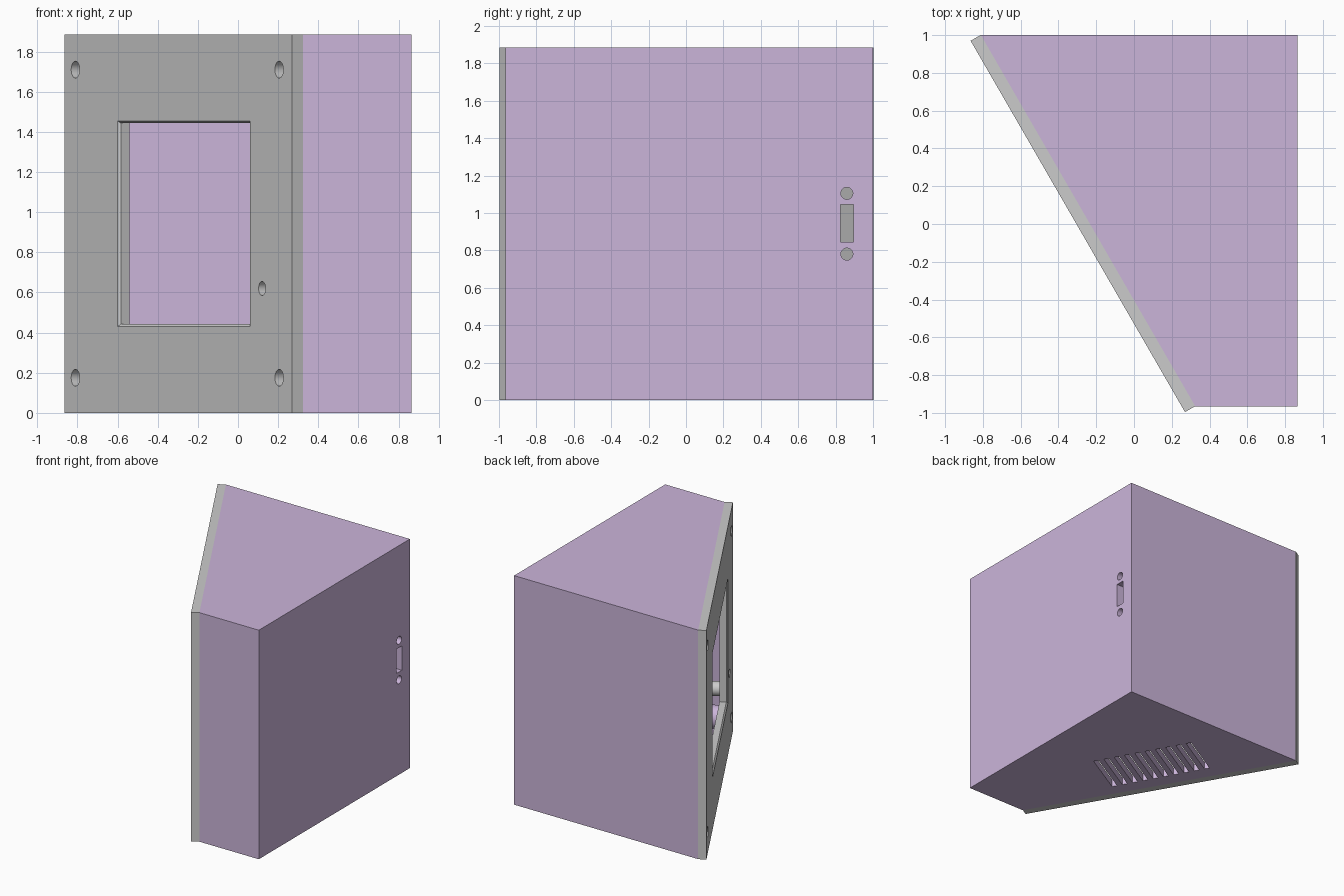
import bpy, bmesh, math
from mathutils import Matrix, Vector

if "Cube" in bpy.data.objects:
    bpy.data.objects.remove(bpy.data.objects["Cube"])

H, T = 1.885, 0.0625
C, S = math.cos(math.radians(30)), 0.5
# Slanted panel frame: local x along the panel, local y into the case, z up
PANEL = Matrix(((S, C, 0, -0.865), (-C, S, 0, 0.97), (0, 0, 1, 0), (0, 0, 0, 1)))
I = Matrix.Identity(4)

purple = bpy.data.materials.new("purple")
purple.diffuse_color = (0.60, 0.46, 0.70, 1)
purple.use_nodes = True
purple.node_tree.nodes["Principled BSDF"].inputs["Base Color"].default_value = purple.diffuse_color


def loft(name, rings, mat=I):
    """Closed solid through matching rings of points."""
    bm = bmesh.new()
    vs = [[bm.verts.new(mat @ Vector(p)) for p in r] for r in rings]
    n = len(vs[0])
    bm.faces.new(vs[0])
    bm.faces.new(vs[-1][::-1])
    for a, b in zip(vs, vs[1:]):
        for i in range(n):
            j = (i + 1) % n
            bm.faces.new((a[i], b[i], b[j], a[j]))
    bmesh.ops.recalc_face_normals(bm, faces=bm.faces)
    me = bpy.data.meshes.new(name)
    bm.to_mesh(me)
    bm.free()
    ob = bpy.data.objects.new(name, me)
    bpy.context.collection.objects.link(ob)
    return ob


def prism(name, pts, z0, z1):
    return loft(name, [[(x, y, z) for x, y in pts] for z in (z0, z1)])


def box(name, lo, hi, mat=I):
    (a, b, c), (d, e, f) = lo, hi
    return loft(name, [[(a, y, c), (d, y, c), (d, y, f), (a, y, f)] for y in (b, e)], mat)


def rod(name, x, z, r, y0, y1, mat=PANEL, n=32):
    """Cylinder along local y."""
    ang = [2 * math.pi * i / n for i in range(n)]
    return loft(name, [[(x + r * math.cos(a), y, z + r * math.sin(a)) for a in ang]
                       for y in (y0, y1)], mat)


def boolean(ob, others, op='DIFFERENCE'):
    for o in others:
        m = ob.modifiers.new(op.lower(), 'BOOLEAN')
        m.operation, m.solver, m.object = op, 'EXACT', o
    bpy.context.view_layer.update()
    dg = bpy.context.evaluated_depsgraph_get()
    me = bpy.data.meshes.new_from_object(ob.evaluated_get(dg))
    ob.modifiers.clear()
    ob.data = me


def drop(obs):
    for o in obs:
        bpy.data.objects.remove(o)


def smooth(ob):
    bpy.ops.object.select_all(action='DESELECT')
    ob.select_set(True)
    bpy.context.view_layer.objects.active = ob
    bpy.ops.object.shade_smooth_by_angle(angle=math.radians(30))


def paint(ob):
    ob.data.materials.clear()
    ob.data.materials.append(purple)


SCREWS = [(x, z) for x in (0.11, 2.14) for z in (0.175, 1.71)]

# Front panel with chamfered window, screw holes and a small button hole
panel = box("front_panel", (0, 0, 0), (2.27, T, H), PANEL)


def window_ring(y, g):
    a, b, c, d = 0.53 + g, 1.85 - g, 0.43 + g, 1.455 - g
    return [(a, y, c), (b, y, c), (b, y, d), (a, y, d)]


cuts = [loft("window_cutter", [window_ring(-0.01, -0.01), window_ring(0.012, 0.012),
                               window_ring(0.1, 0.012)], PANEL)]
cuts += [rod("screw_cutter", x, z, 0.042, -0.1, 0.1) for x, z in SCREWS]
cuts.append(rod("button_cutter", 1.97, 0.62, 0.035, -0.1, 0.1))
boolean(panel, cuts)
drop(cuts)
smooth(panel)

# Hollow wedge case, open behind the panel
OUT = [(-0.811, 1.0), (0.865, 1.0), (0.865, -0.965), (0.324, -0.965)]
case = prism("case", OUT, 0, H)
cuts = [prism("cavity_cutter", [(-0.888, 1 - T), (0.865 - T, 1 - T),
                                (0.865 - T, T - 0.965), (0.175, T - 0.965)], T, H - T)]
# Connector opening in the right wall
TURN = Matrix.Rotation(-math.pi / 2, 4, 'Z')  # local y -> world x, local x -> -y
cuts.append(box("slot_cutter", (0.75, 0.825, 0.845), (0.95, 0.895, 1.045)))
cuts += [rod("fixing_cutter", -0.86, z, 0.032, 0.75, 0.95, TURN) for z in (0.78, 1.105)]
# Vent slots in the floor, running square to the panel
for i in range(10):
    k = i / 9
    x, y = 0.20 - 0.376 * k, -0.11 + 0.676 * k
    m = Matrix.Translation((x, y, 0)) @ Matrix.Rotation(math.radians(30), 4, 'Z')
    cuts.append(box("vent_cutter", (-0.21, -0.021, -0.1), (0.21, 0.021, 0.1), m))
boolean(case, cuts)
drop(cuts)
paint(case)
smooth(case)

# Screw posts behind the panel corners, trimmed to the case outline
trim = prism("trim", [(-0.80, 0.98), (0.845, 0.98), (0.845, -0.945), (0.33, -0.945)], 0.02, H - 0.02)
for x, z in SCREWS:
    post = rod("screw_post", x, z, 0.09, T, 0.3)
    bore = rod("bore_cutter", x, z, 0.03, 0, 0.25)
    boolean(post, [trim], 'INTERSECT')
    boolean(post, [bore])
    drop([bore])
    paint(post)
    smooth(post)
drop([trim])

# Small grey standoff on the back of the panel
smooth(rod("standoff", 2.03, 0.46, 0.056, T, 0.25))
